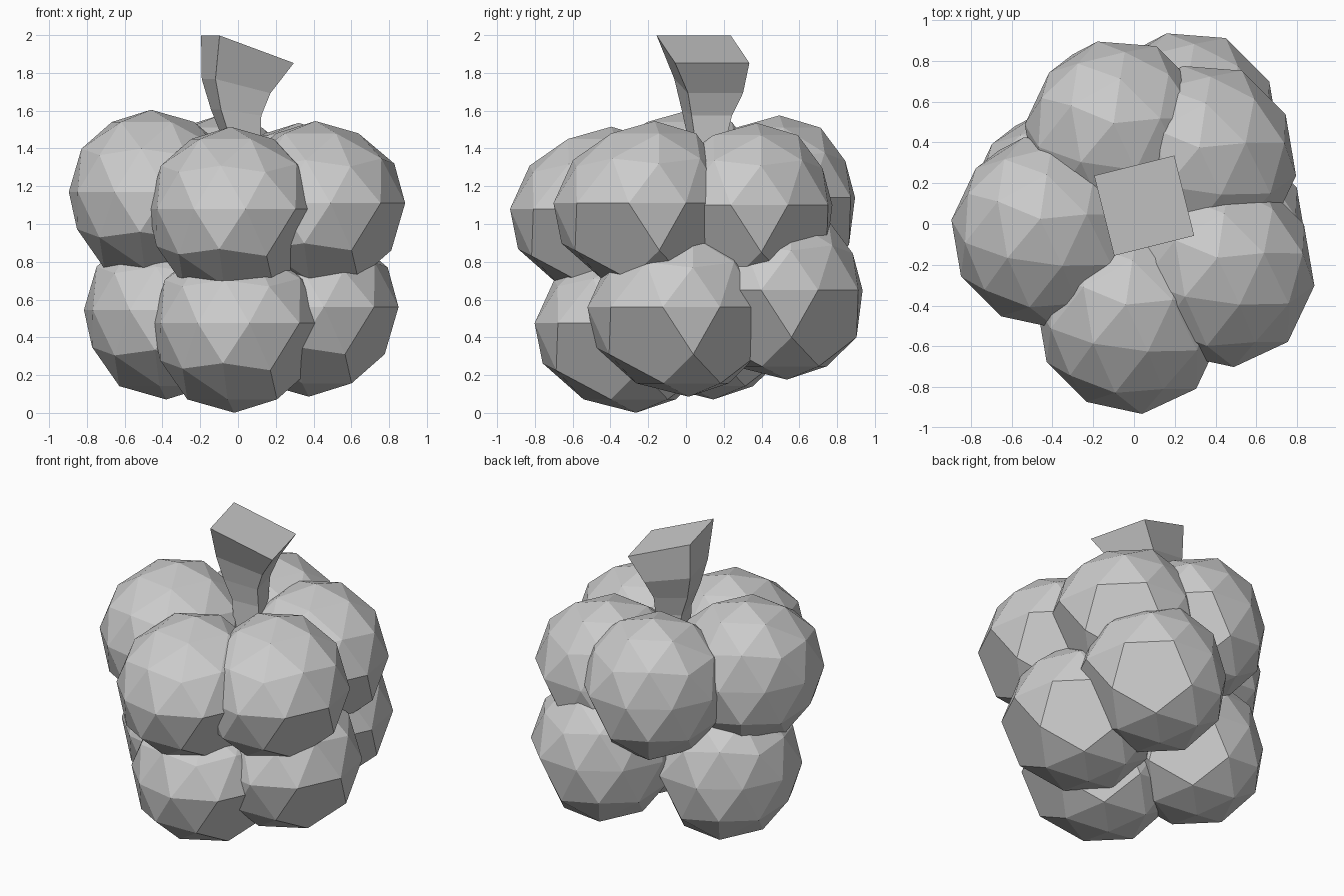
import bpy, bmesh
from math import radians
from mathutils import Matrix, Vector

cube = bpy.data.objects.get("Cube")
if cube:
    bpy.data.objects.remove(cube, do_unlink=True)

# One plain grey for the whole bunch
grey = bpy.data.materials.new("plain_grey")
grey.use_nodes = True
colour = (0.6, 0.6, 0.6, 1)
grey.diffuse_color = colour
grey.node_tree.nodes["Principled BSDF"].inputs["Base Color"].default_value = colour


def finish(name, bm):
    bmesh.ops.recalc_face_normals(bm, faces=bm.faces)
    mesh = bpy.data.meshes.new(name)
    bm.to_mesh(mesh)
    bm.free()
    mesh.materials.append(grey)
    obj = bpy.data.objects.new(name, mesh)
    bpy.context.collection.objects.link(obj)
    return obj


COARSE = Vector((0.55, 0.1, -0.8)).normalized()


def grape(name, centre):
    """Faceted ball, coarser and bulging below, with poles leaning to the back."""
    bm = bmesh.new()
    bmesh.ops.create_icosphere(bm, subdivisions=2, radius=1)
    bmesh.ops.rotate(bm, verts=bm.verts, cent=(0, 0, 0),
                     matrix=Matrix.Rotation(radians(10), 3, 'Z'))
    # Wide flat pentagons replace two five-sided corners of the coarse side
    corners = [v for v in bm.verts if len(v.link_edges) == 5
               and v.co.z > -0.9 and v.co.dot(COARSE) > 0.5]
    bmesh.ops.dissolve_verts(bm, verts=corners)
    for v in bm.verts:
        lean = 0.15 * v.co.z ** 2
        bulge = min(max((v.co.dot(COARSE) + 0.2) / 0.4, 0), 1)
        v.co *= 1 + 0.09 * bulge
        v.co.y += lean - 0.03
    bmesh.ops.scale(bm, verts=bm.verts, vec=(0.44, 0.455, 0.435))
    bmesh.ops.translate(bm, verts=bm.verts, vec=centre)
    finish(name, bm)


# Upper ring of five and lower ring of four
grape("upper_right_grape", (-0.46, -0.03, 1.17))
grape("upper_front_grape", (-0.04, -0.45, 1.08))
grape("upper_left_grape", (0.41, -0.22, 1.11))
grape("upper_back_left_grape", (0.32, 0.32, 1.10))
grape("upper_back_grape", (-0.1, 0.44, 1.14))
grape("lower_front_grape", (-0.02, -0.32, 0.475))
grape("lower_left_grape", (0.375, -0.04, 0.56))
grape("lower_back_grape", (0.24, 0.48, 0.65))
grape("lower_right_grape", (-0.38, 0.09, 0.545))

# Stem: turned square sections that flare and lean towards the cut top
sections = [  # centre, side, slope of the section along x
    ((0.02, 0.11, 1.2), 0.16, 0),
    ((0.015, 0.11, 1.46), 0.17, -0.1),
    ((-0.01, 0.11, 1.59), 0.22, -0.15),
    ((-0.01, 0.12, 1.73), 0.3, -0.25),
    ((0.05, 0.09, 1.925), 0.405, -0.36),
]
bm = bmesh.new()
turn = Matrix.Rotation(radians(14), 3, 'Z')
rings = []
for centre, side, slope in sections:
    ring = []
    for sx, sy in ((-1, -1), (1, -1), (1, 1), (-1, 1)):
        p = turn @ Vector((sx * side / 2, sy * side / 2, 0))
        p.z = slope * sx * side / 2
        ring.append(bm.verts.new(p + Vector(centre)))
    rings.append(ring)
for low, high in zip(rings, rings[1:]):
    for i in range(4):
        j = (i + 1) % 4
        bm.faces.new((low[i], low[j], high[j], high[i]))
bm.faces.new(rings[0][::-1])
bm.faces.new(rings[-1])
finish("stem", bm)
